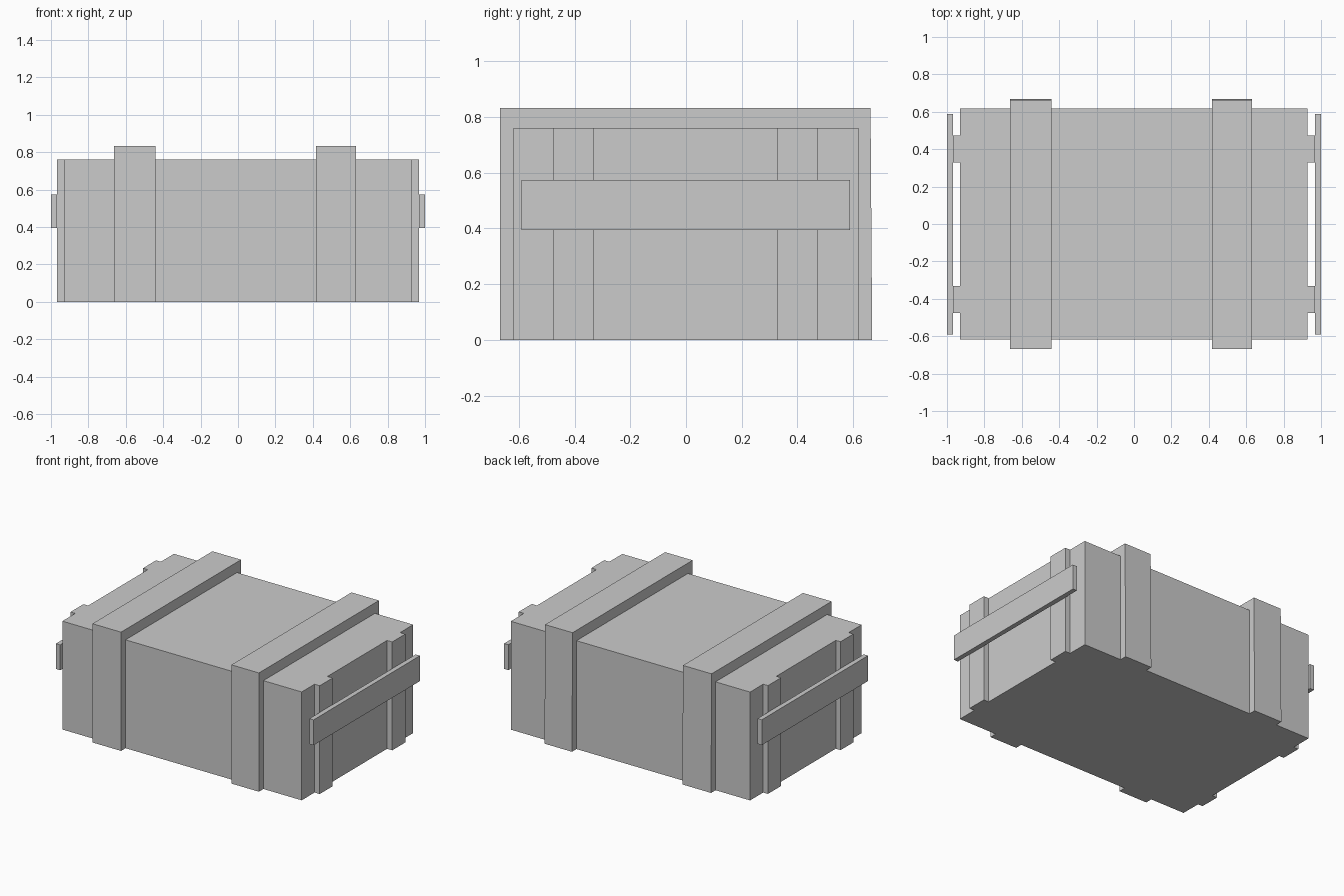
import bpy
import bmesh
from mathutils import Vector

if "Cube" in bpy.data.objects:
    bpy.data.objects.remove(bpy.data.objects["Cube"], do_unlink=True)

# One plain grey paint
grey = bpy.data.materials.new("plain_grey")
grey.use_nodes = True
colour = (0.6, 0.6, 0.6, 1)
grey.diffuse_color = colour
grey.node_tree.nodes["Principled BSDF"].inputs["Base Color"].default_value = colour


def prism(name, profile, x0, x1):
    """Extrude a (y, z) profile along x."""
    bm = bmesh.new()
    face = bm.faces.new([bm.verts.new((x0, y, z)) for y, z in profile])
    grown = bmesh.ops.extrude_face_region(bm, geom=[face])
    moved = [v for v in grown["geom"] if isinstance(v, bmesh.types.BMVert)]
    bmesh.ops.translate(bm, verts=moved, vec=Vector((x1 - x0, 0, 0)))
    bmesh.ops.recalc_face_normals(bm, faces=bm.faces)
    mesh = bpy.data.meshes.new(name)
    bm.to_mesh(mesh)
    bm.free()
    mesh.materials.append(grey)
    obj = bpy.data.objects.new(name, mesh)
    bpy.context.collection.objects.link(obj)
    return obj


def box(name, x0, x1, y0, y1, z0, z1):
    return prism(name, [(y0, z0), (y1, z0), (y1, z1), (y0, z1)], x0, x1)


HALF_Y, TOP = 0.618, 0.76
BODY_L, BODY_R = 0.927, -0.93

# Crate body
box("crate_body", BODY_R, BODY_L, -HALF_Y, HALF_Y, 0, TOP)

# Raised straps wrapping the front, top and back
strap = [(-0.668, 0), (-0.668, 0.833), (0.662, 0.833), (0.668, 0),
         (HALF_Y, 0), (HALF_Y, TOP), (-HALF_Y, TOP), (-HALF_Y, 0)]
prism("right_strap", strap, -0.662, -0.44)
prism("left_strap", strap, 0.417, 0.63)

# End battens with a carrying rail across each pair
for side, s, wall in (("left", 1, BODY_L), ("right", -1, BODY_R)):
    outer = s * 0.967
    for end, y0, y1 in (("front", -0.475, -0.332), ("back", 0.328, 0.473)):
        box(f"{side}_{end}_batten", wall, outer, y0, y1, 0, TOP)
    box(f"{side}_carry_rail", outer, s, -0.59, 0.588, 0.395, 0.573)
